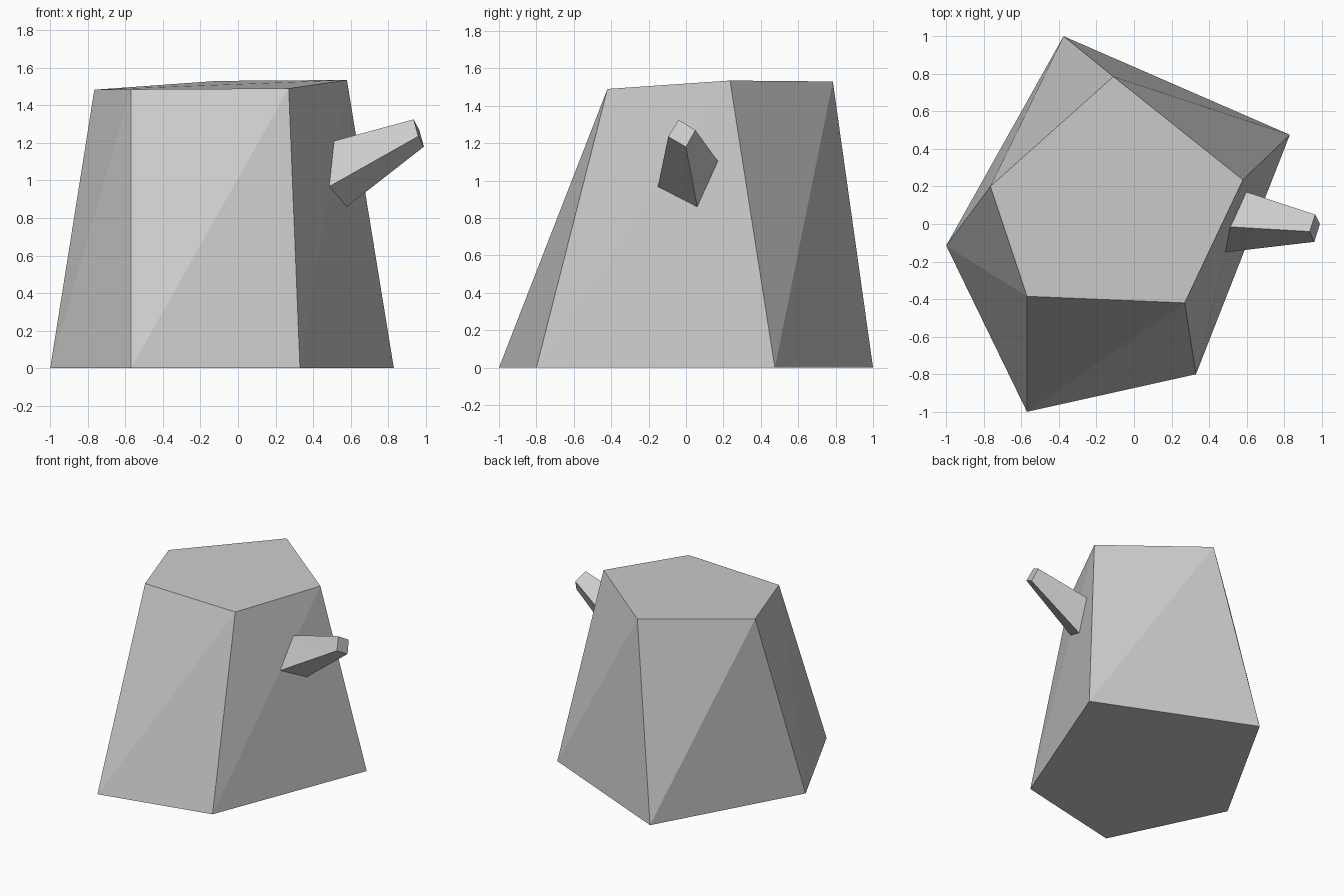
import bpy
import bmesh
from mathutils import Vector

cube = bpy.data.objects.get("Cube")
if cube:
    bpy.data.objects.remove(cube, do_unlink=True)

# Plain grey for the whole stump
grey = bpy.data.materials.new("plain grey")
grey.use_nodes = True
GREY = (0.6, 0.6, 0.6, 1)
grey.diffuse_color = GREY
grey.node_tree.nodes["Principled BSDF"].inputs["Base Color"].default_value = GREY


def loft(name, lower, upper):
    """Flat-sided solid between two rings, each side folded on its diagonal."""
    bm = bmesh.new()
    a = [bm.verts.new(p) for p in lower]
    b = [bm.verts.new(p) for p in upper]
    n = len(a)
    for i in range(n):
        j = (i + 1) % n
        bm.faces.new((a[i], a[j], b[i]))
        bm.faces.new((a[j], b[j], b[i]))
    bm.faces.new(a)
    bm.faces.new(b)
    bmesh.ops.recalc_face_normals(bm, faces=bm.faces)
    mesh = bpy.data.meshes.new(name)
    bm.to_mesh(mesh)
    bm.free()
    mesh.materials.append(grey)
    obj = bpy.data.objects.new(name, mesh)
    bpy.context.collection.objects.link(obj)
    return obj


# Five-sided trunk, clockwise from the back corner
ground = [(-0.375, 1, 0), (0.83, 0.475, 0), (0.33, -0.8, 0),
          (-0.57, -1, 0), (-1, -0.115, 0)]
cut = [(-0.11, 0.785, 1.53), (0.58, 0.235, 1.535), (0.27, -0.42, 1.49),
       (-0.57, -0.385, 1.485), (-0.765, 0.2, 1.483)]
loft("stump_trunk", ground, cut)

# Four-sided branch stub, its root sunk slightly into the trunk
root = [(0.51, -0.015, 1.21), (0.6, 0.17, 1.105),
        (0.58, 0.06, 0.86), (0.49, -0.15, 0.97)]
tip = [(0.935, -0.04, 1.325), (0.965, 0.05, 1.27),
       (0.99, 0, 1.18), (0.96, -0.095, 1.235)]
root = [Vector(r).lerp(Vector(t), -0.03) for r, t in zip(root, tip)]
loft("branch_stub", root, tip)
